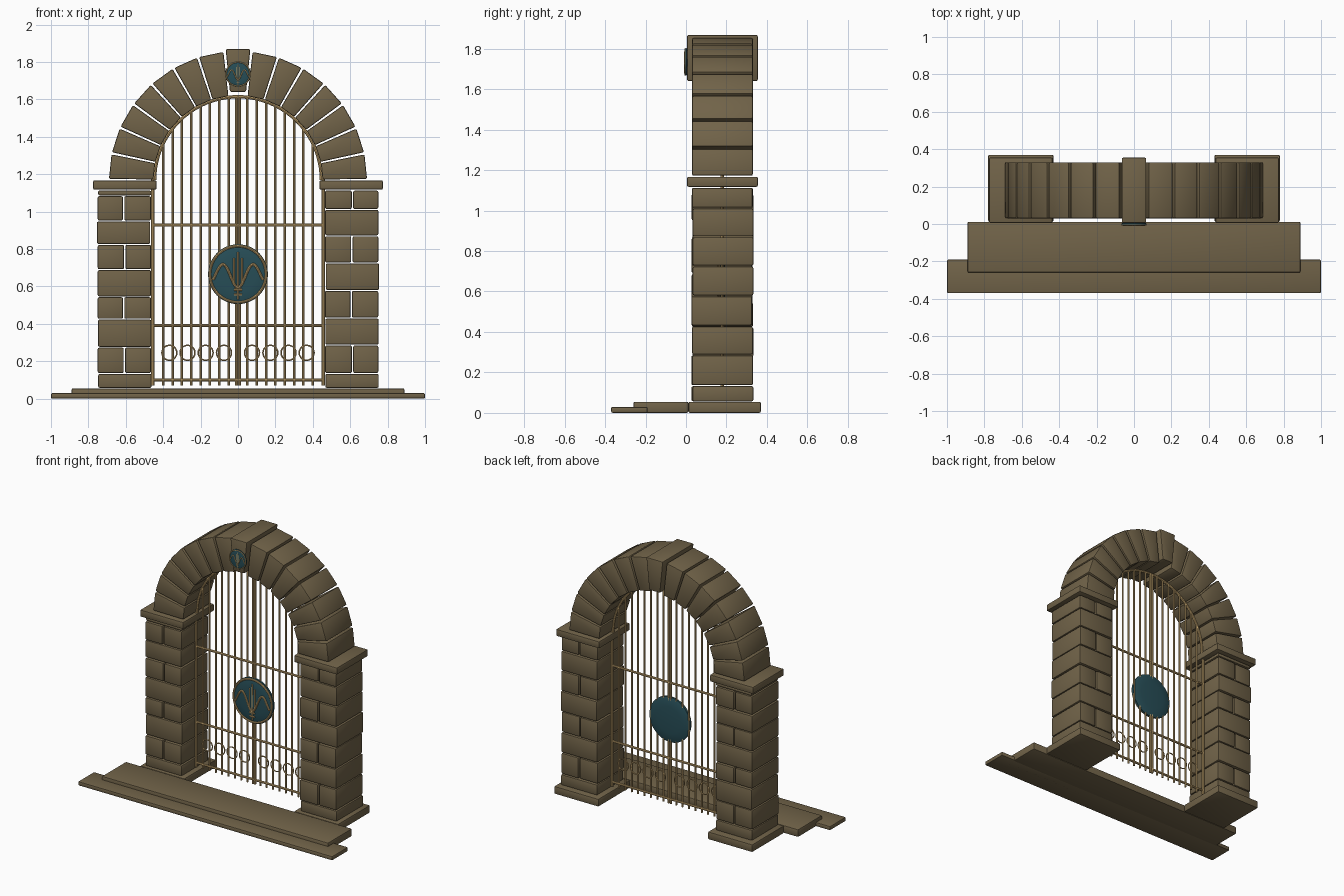
import bpy, bmesh, math, random
from mathutils import Matrix, Vector

if "Cube" in bpy.data.objects:
    bpy.data.objects.remove(bpy.data.objects["Cube"])

random.seed(4)


def material(name, rgb):
    m = bpy.data.materials.new(name)
    m.diffuse_color = (*rgb, 1)
    m.use_nodes = True
    m.node_tree.nodes["Principled BSDF"].inputs["Base Color"].default_value = m.diffuse_color
    return m


STONE = material("brown_stone", (0.165, 0.125, 0.066))
GOLD = material("pale_gold", (0.56, 0.38, 0.16))
TEAL = material("dark_teal", (0.02, 0.075, 0.095))


def finish(name, mesh, mat, smooth=True):
    mesh.materials.clear()
    mesh.materials.append(mat)
    if smooth:
        mesh.shade_smooth()
        mesh.set_sharp_from_angle(angle=math.radians(35))
    ob = bpy.data.objects.new(name, mesh)
    bpy.context.collection.objects.link(ob)
    return ob


def prism(name, outline, y0, y1, bevel=0.008):
    """Bevelled stone: an xz outline extruded along y."""
    bm = bmesh.new()
    face = bm.faces.new([bm.verts.new((x, y0, z)) for x, z in outline])
    ext = bmesh.ops.extrude_face_region(bm, geom=[face])
    moved = [v for v in ext["geom"] if isinstance(v, bmesh.types.BMVert)]
    bmesh.ops.translate(bm, verts=moved, vec=(0, y1 - y0, 0))
    bmesh.ops.recalc_face_normals(bm, faces=bm.faces)
    bmesh.ops.bevel(bm, geom=bm.edges[:], offset=bevel, segments=2,
                    profile=0.5, affect='EDGES', clamp_overlap=True)
    mesh = bpy.data.meshes.new(name)
    bm.to_mesh(mesh)
    bm.free()
    return finish(name, mesh, STONE)


def block(name, x0, x1, y0, y1, z0, z1, bevel=0.008):
    return prism(name, [(x0, z0), (x1, z0), (x1, z1), (x0, z1)], y0, y1, bevel)


def pipes(name, paths, radius, mat=GOLD, closed=False, res=2):
    """Round rods along point lists, joined in one mesh."""
    cu = bpy.data.curves.new(name, 'CURVE')
    cu.dimensions = '3D'
    cu.bevel_depth, cu.bevel_resolution, cu.use_fill_caps = radius, res, True
    for pts in paths:
        s = cu.splines.new('POLY')
        s.points.add(len(pts) - 1)
        for p, c in zip(s.points, pts):
            p.co = (*c, 1)
        s.use_cyclic_u = closed
    tmp = bpy.data.objects.new(name + "_curve", cu)
    bpy.context.collection.objects.link(tmp)
    bpy.context.view_layer.update()
    dg = bpy.context.evaluated_depsgraph_get()
    mesh = bpy.data.meshes.new_from_object(tmp.evaluated_get(dg))
    bpy.data.objects.remove(tmp)
    return finish(name, mesh, mat)


def circle(cx, y, cz, r, n=32):
    return [(cx + r * math.cos(2 * math.pi * i / n), y,
             cz + r * math.sin(2 * math.pi * i / n)) for i in range(n)]


def medallion(name, y, z, r, half):
    """Slightly domed teal disc with gold rim, wave and stem."""
    prof = [(0, -1), (0.6, -0.9), (0.93, -0.6), (1, -0.35),
            (1, 0.35), (0.93, 0.6), (0.6, 0.9), (0, 1)]
    bm = bmesh.new()
    vs = [bm.verts.new((a * r, b * half, 0)) for a, b in prof]
    es = [bm.edges.new(p) for p in zip(vs, vs[1:])]
    bmesh.ops.spin(bm, geom=vs + es, cent=(0, 0, 0), axis=(0, 1, 0),
                   angle=2 * math.pi, steps=48)
    bmesh.ops.remove_doubles(bm, verts=bm.verts, dist=1e-5)
    bmesh.ops.recalc_face_normals(bm, faces=bm.faces)
    bmesh.ops.translate(bm, verts=bm.verts, vec=(0, y, z))
    mesh = bpy.data.meshes.new(name)
    bm.to_mesh(mesh)
    bm.free()
    finish(name, mesh, TEAL)
    front = y - half * 0.95
    pipes(name + "_rim", [circle(0, y - half * 0.6, z, r * 0.94, 48)], r * 0.045, closed=True)
    # wave: two crests with a deep trough in the middle
    wave = []
    for i in range(33):
        u = -1 + i / 16
        wave.append((u * r * 0.84, front,
                     z + r * (0.02 - 0.36 * math.cos(u * math.pi * 1.7) - 0.12 * (1 - abs(u)))))
    pipes(name + "_wave", [wave], r * 0.045)
    pipes(name + "_stems", [[(x * r, front, z + b * r), (x * r, front, z + t * r)]
                            for x, b, t in ((0, -0.85, 0.75), (-0.13, -0.3, 0.55), (0.13, -0.3, 0.55))],
          r * 0.03)
    pipes(name + "_crossbars", [[(-0.13 * r, front, z + h * r), (0.13 * r, front, z + h * r)]
                                for h in (-0.52, -0.68)], r * 0.035)


# Steps and plinths
block("lower_step", -1, 1, -0.37, -0.19, 0, 0.03)
block("upper_step", -0.89, 0.89, -0.26, 0.012, 0, 0.055)
for side, s in (("left", -1), ("right", 1)):
    def sided(name, a, b, *rest):
        return block(f"{side}_{name}", min(s * a, s * b), max(s * a, s * b), *rest)

    sided("plinth", 0.43, 0.78, 0.012, 0.37, 0, 0.055)
    sided("impost", 0.435, 0.775, 0.005, 0.355, 1.117, 1.167)

    # Pillar courses, alternating one and two stones
    if s > 0:
        levels = [0.055, 0.135, 0.287, 0.431, 0.579, 0.726, 0.871, 1.012, 1.115]
    else:
        levels = [0.055, 0.135, 0.275, 0.425, 0.545, 0.69, 0.825, 0.95, 1.085, 1.115]
    for i, (z0, z1) in enumerate(zip(levels, levels[1:])):
        j = random.uniform(-0.005, 0.005)
        spans = [(0.465 + j, 0.75 + j)] if i % 2 == 0 else [(0.465, 0.605 + j), (0.612 + j, 0.75)]
        for a, b in spans:
            k = random.uniform(-0.004, 0.004)
            sided(f"pillar_stone_{i}", a, b, 0.03 + k, 0.33 + k, z0 + 0.002, z1 - 0.003)

# Arch stones: seven per side, 12 degrees each
CZ = 1.168
for side, s in (("left", -1), ("right", 1)):
    for i in range(7):
        a0, a1 = math.radians(12 * i + 0.5), math.radians(12 * i + 11.5)
        prism(f"{side}_arch_stone_{i}",
              [(s * r * math.cos(a), CZ + r * math.sin(a))
               for r, a in ((0.452, a0), (0.69, a0), (0.69, a1), (0.452, a1))], 0.03, 0.33)
prism("keystone", [(-0.043, 1.64), (0.043, 1.64), (0.066, 1.868), (-0.066, 1.868)], 0.005, 0.355)

# Gate: arched frame, centre stiles, bars, rails and ring frieze
GY, W, R = 0.18, 0.455, 0.446
arch = [(R * math.cos(math.pi * i / 40), GY, CZ + R * math.sin(math.pi * i / 40)) for i in range(41)]
pipes("gate_arch_frame", [arch], 0.009)
pipes("gate_side_stiles", [[(s * W, GY, 0.07), (s * W, GY, CZ + 0.01)] for s in (-1, 1)], 0.009)


def top(x):
    return CZ + math.sqrt(R * R - x * x)


pipes("gate_centre_stiles", [[(x, GY, 0.07), (x, GY, top(x))] for x in (-0.008, 0.008)], 0.008)
pipes("gate_bars", [[(s * 0.05 * k, GY, 0.07), (s * 0.05 * k, GY, top(0.05 * k))]
                    for k in range(1, 9) for s in (-1, 1)], 0.0065)
pipes("gate_rails", [[(-W, GY, z), (W, GY, z)] for z in (0.1, 0.39, 0.927)], 0.008)
pipes("gate_rings", [circle(s * x, GY, 0.245, 0.04, 24)
                     for x in (0.075, 0.173, 0.27, 0.367) for s in (-1, 1)], 0.004, closed=True)

# Medallions on the gate and on the keystone
medallion("gate_medallion", GY - 0.004, 0.665, 0.16, 0.018)
medallion("keystone_medallion", 0.0, 1.735, 0.068, 0.008)
